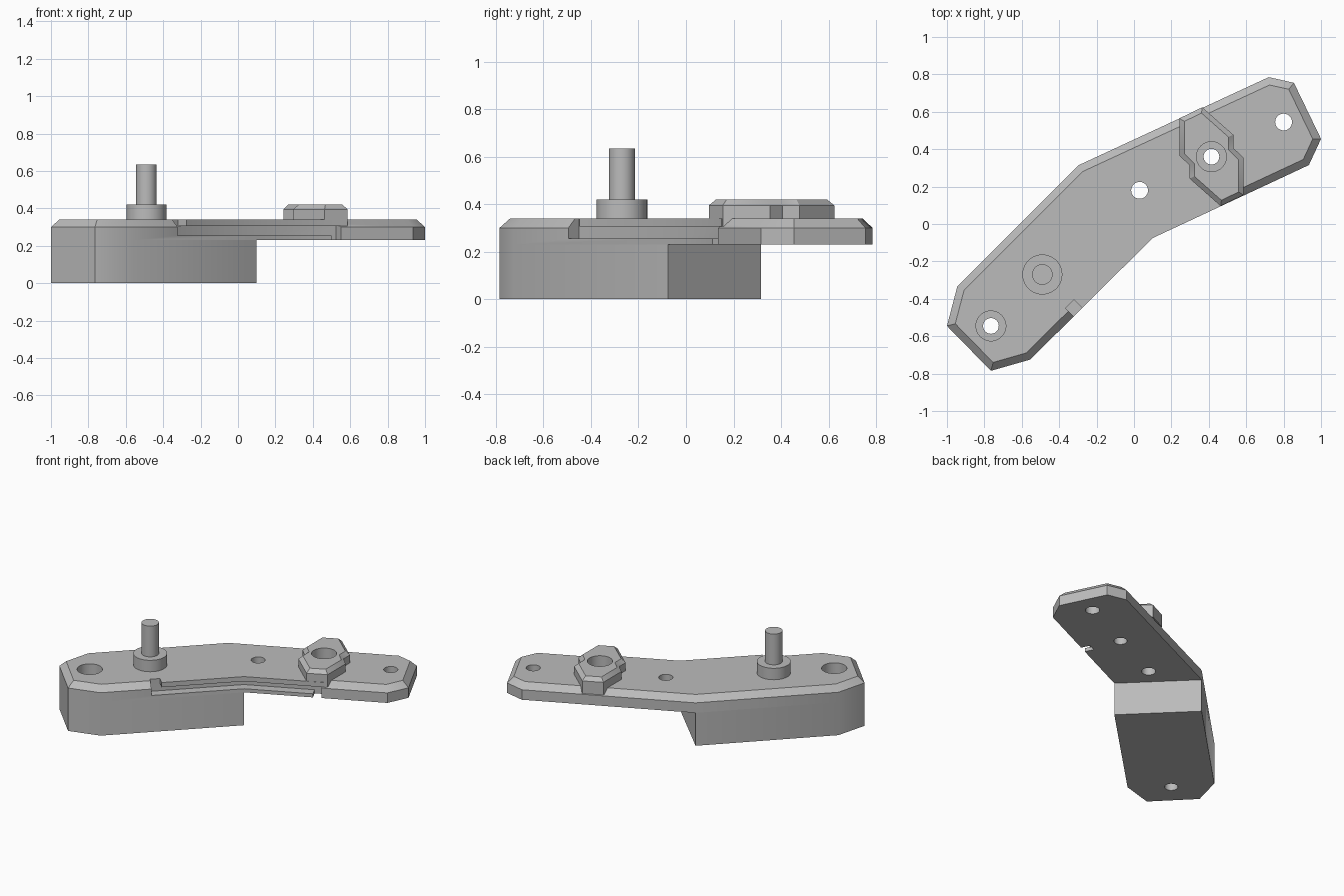
import bpy, bmesh, math
from mathutils import Vector

cube = bpy.data.objects.get("Cube")
if cube:
    bpy.data.objects.remove(cube, do_unlink=True)

grey = bpy.data.materials.new("plain_grey")
grey.use_nodes = True
COLOUR = (0.5, 0.5, 0.5, 1)
grey.diffuse_color = COLOUR
for node in grey.node_tree.nodes:
    if node.type == 'BSDF_PRINCIPLED':
        node.inputs["Base Color"].default_value = COLOUR


def offset(path, d, closed=True):
    """Move a counter-clockwise path inward (to its left) by d."""
    pts = [Vector(p) for p in path]
    n, out = len(pts), []
    for i, p in enumerate(pts):
        normals = []
        for a, b in ((i - 1, i), (i, i + 1)):
            if closed or (a >= 0 and b < n):
                e = (pts[b % n] - pts[a % n]).normalized()
                normals.append(Vector((-e.y, e.x)))
        m = sum(normals, Vector((0, 0))).normalized()
        out.append(p + m * (d / m.dot(normals[0])))
    return out


def loft(name, rings):
    """Solid through stacked (outline, height) rings."""
    bm = bmesh.new()
    loops = [[bm.verts.new((p[0], p[1], z)) for p in ring] for ring, z in rings]
    bm.faces.new(loops[0][::-1])
    bm.faces.new(loops[-1])
    n = len(loops[0])
    for low, high in zip(loops, loops[1:]):
        for i in range(n):
            j = (i + 1) % n
            bm.faces.new((low[i], low[j], high[j], high[i]))
    bmesh.ops.recalc_face_normals(bm, faces=bm.faces)
    mesh = bpy.data.meshes.new(name)
    bm.to_mesh(mesh)
    bm.free()
    mesh.materials.append(grey)
    ob = bpy.data.objects.new(name, mesh)
    bpy.context.collection.objects.link(ob)
    return ob


def circle(c, r, n=40):
    return [(c[0] + r * math.cos(2 * math.pi * i / n),
             c[1] + r * math.sin(2 * math.pi * i / n)) for i in range(n)]


def select(ob):
    bpy.ops.object.select_all(action='DESELECT')
    ob.select_set(True)
    bpy.context.view_layer.objects.active = ob


def cut(ob, *solids):
    """Subtract prisms given as (outline, bottom, top)."""
    for outline, z0, z1 in solids:
        tool = loft("cutter", [(outline, z0), (outline, z1)])
        tool.hide_render = True
        mod = ob.modifiers.new("cut", 'BOOLEAN')
        mod.operation, mod.solver, mod.object = 'DIFFERENCE', 'EXACT', tool
        select(ob)
        bpy.ops.object.modifier_apply(modifier=mod.name)
        bpy.data.objects.remove(tool, do_unlink=True)


def band(path, outer, inner):
    return list(offset(path, outer, False)) + list(offset(path, inner, False))[::-1]


# Bent arm outline, counter-clockwise from the left end
outline = [(-1, -0.545), (-0.765, -0.785), (-0.555, -0.725), (0.10, -0.075),
           (0.935, 0.315), (1, 0.455), (0.855, 0.755), (0.72, 0.785),
           (-0.295, 0.315), (-0.945, -0.335)]
elbow, back_elbow = outline[3], outline[8]
STEP, EDGE, TOP, LIP = 0.23, 0.30, 0.34, 0.307

# Path of the cable channel along the front edge
def along(a, b, t):
    return Vector(a).lerp(Vector(b), t)

start = along(outline[2], elbow, 0.354)
entry = along(outline[2], elbow, 0.425)
leave = along(elbow, outline[4], 0.48)
end = along(elbow, outline[4], 0.54)
channel = [start, elbow, end]

# Through holes and counterbores
end_hole, mount_hole, mid_hole, cap_hole = (
    (0.80, 0.545), (-0.765, -0.545), (0.03, 0.18), (0.414, 0.36))
holes = {c: (circle(c, r), -0.1, 0.6) for c, r in (
    (end_hole, 0.045), (mount_hole, 0.042), (mid_hole, 0.045), (cap_hole, 0.042))}
mount_bore = (circle(mount_hole, 0.08), 0.25, 0.6)
cap_bore = (circle(cap_hole, 0.08), 0.325, 0.6)

# Chamfered top plate with the channel, its top entry and its bottom exit
plate = loft("top_plate", [(outline, STEP), (outline, EDGE),
                           (offset(outline, 0.04), TOP)])
cut(plate, *holes.values(), mount_bore, cap_bore,
    (band(channel, -0.03, 0.062), 0.255, LIP),
    (band([start, entry], -0.03, 0.062), 0.28, 0.5),
    (band([leave, end], -0.03, 0.062), 0.1, 0.28))

# Lip that squares off the edge above the channel
rim = [entry, elbow, along(elbow, outline[4], 0.575)]
lip = loft("channel_lip", [(band(rim, 0, 0.0405), LIP), (band(rim, 0, 0.0405), TOP)])

# Thick base under the lower half
base_outline = outline[:4] + outline[8:]
base = loft("base_block", [(base_outline, 0), (base_outline, STEP)])
cut(base, holes[mount_hole])

# Raised clamp across the arm, point-symmetric about its hole
half = [(0.243, 0.366), (0.297, 0.313), (0.297, 0.243), (0.463, 0.096), (0.585, 0.155)]
clamp_outline = half + [(2 * cap_hole[0] - x, 2 * cap_hole[1] - y) for x, y in half]
clamp = loft("clamp_block", [(clamp_outline, LIP), (clamp_outline, 0.395),
                             (offset(clamp_outline, 0.026), 0.42)])
cut(clamp, holes[cap_hole], cap_bore)

# Pivot peg: collar and pin
peg = (-0.49, -0.27)
collar = loft("peg_collar", [(circle(peg, 0.107), TOP - 0.01), (circle(peg, 0.107), 0.42)])
pin = loft("peg_pin", [(circle(peg, 0.055), 0.41), (circle(peg, 0.055), 0.635)])

for ob in (plate, lip, base, clamp, collar, pin):
    select(ob)
    bpy.ops.object.shade_smooth_by_angle(angle=math.radians(32))
